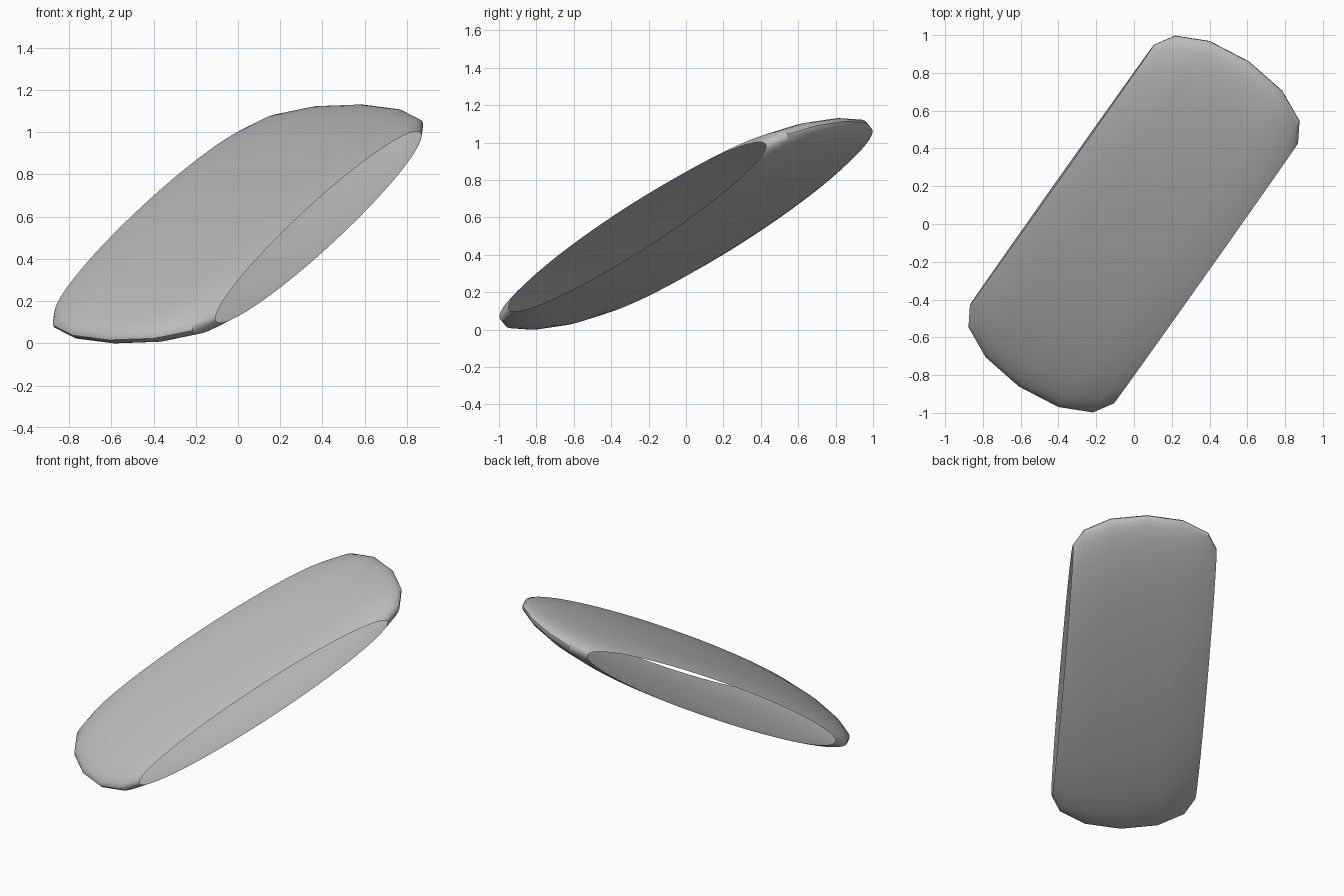
import bpy
import bmesh
import math
from mathutils import Matrix, Vector

cube = bpy.data.objects.get("Cube")
if cube:
    bpy.data.objects.remove(cube, do_unlink=True)

# Material
grey = bpy.data.materials.new("plain grey")
grey.use_nodes = True
colour = (0.5, 0.5, 0.5, 1)
grey.diffuse_color = colour
grey.node_tree.nodes["Principled BSDF"].inputs["Base Color"].default_value = colour

# Barrel profile: (position across the band, radius), mirrored about the middle
half = [(0.0, 1.187), (0.233, 1.155), (0.40, 1.065), (0.462, 0.95)]
profile = [(-a, r) for a, r in reversed(half[1:])] + half
FLATNESS = 0.13
SEGMENTS = 64

# Tilted axes: along the band, across it, and through its thickness
along = Vector((0.513, 0.724, 0.463)).normalized()
across = Vector((0.826, -0.565, -0.032))
across = (across - along * across.dot(along)).normalized()
through = across.cross(along)
tilt = Matrix((across, along, through)).transposed()

# Flattened open barrel, revolved around the across axis
bm = bmesh.new()
rings = []
for a, r in profile:
    ring = []
    for i in range(SEGMENTS):
        t = math.tau * i / SEGMENTS
        point = Vector((a, r * math.cos(t), r * math.sin(t) * FLATNESS))
        ring.append(bm.verts.new(tilt @ point))
    rings.append(ring)
for first, second in zip(rings, rings[1:]):
    for i in range(SEGMENTS):
        j = (i + 1) % SEGMENTS
        bm.faces.new((first[i], first[j], second[j], second[i]))
bmesh.ops.recalc_face_normals(bm, faces=bm.faces)

# Stand it on the ground
lowest = min(v.co.z for v in bm.verts)
bmesh.ops.translate(bm, verts=bm.verts, vec=(0, 0, -lowest))

mesh = bpy.data.meshes.new("flattened_band")
bm.to_mesh(mesh)
bm.free()
mesh.materials.append(grey)
band = bpy.data.objects.new("flattened_band", mesh)
bpy.context.collection.objects.link(band)
bpy.context.view_layer.objects.active = band
band.select_set(True)
bpy.ops.object.shade_smooth_by_angle(angle=math.radians(30))
